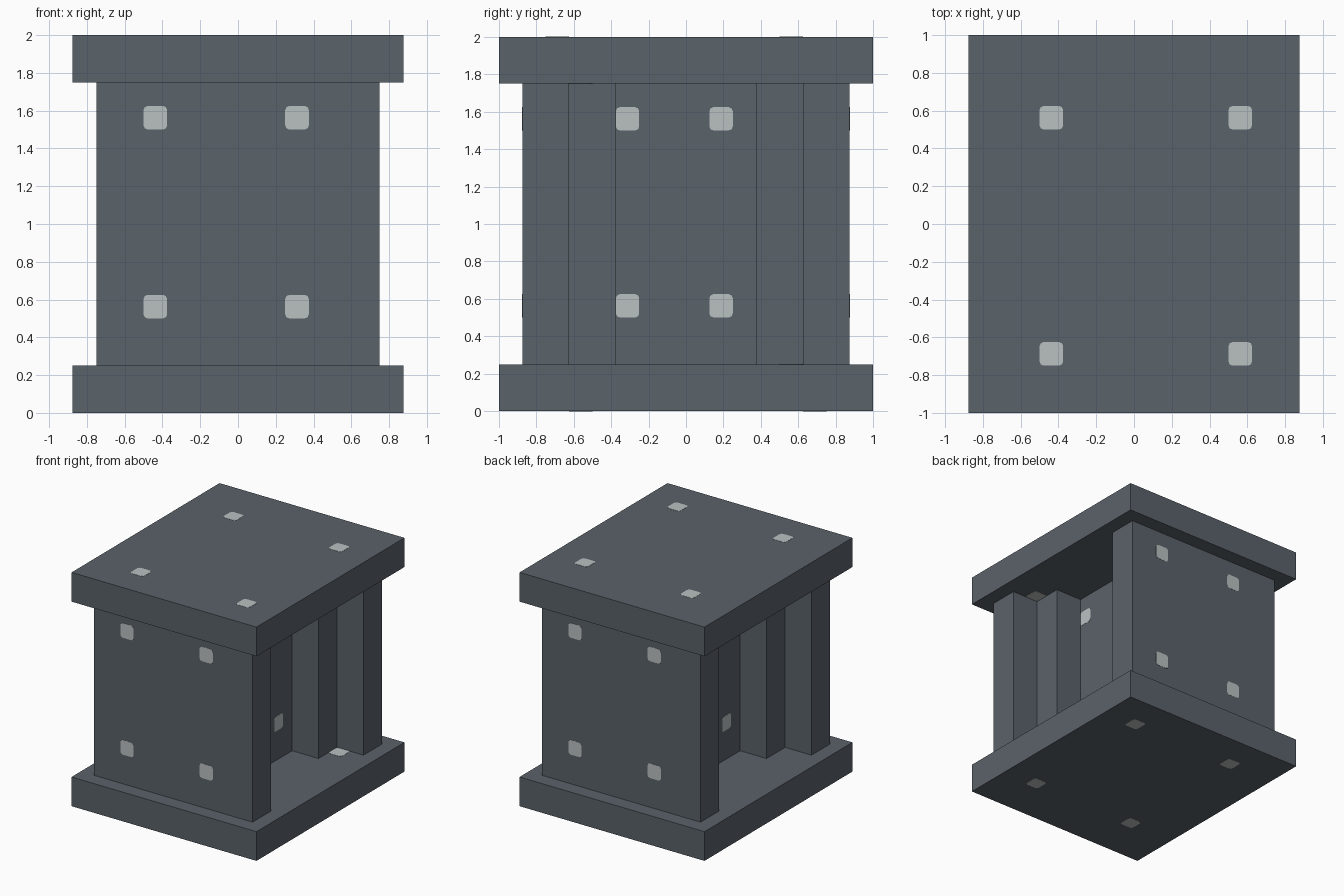
import bpy
import bmesh
from mathutils import Matrix, Vector

cube = bpy.data.objects.get("Cube")
if cube:
    bpy.data.objects.remove(cube, do_unlink=True)


def make_material(name, rgb):
    mat = bpy.data.materials.new(name)
    mat.use_nodes = True
    colour = (*rgb, 1)
    mat.diffuse_color = colour
    bsdf = next(n for n in mat.node_tree.nodes if n.type == "BSDF_PRINCIPLED")
    bsdf.inputs["Base Color"].default_value = colour
    return mat


slate = make_material("slate grey", (0.102, 0.122, 0.144))
pale = make_material("pale grey", (0.49, 0.53, 0.53))


def add_object(name, bm, mat):
    bmesh.ops.recalc_face_normals(bm, faces=bm.faces)
    mesh = bpy.data.meshes.new(name)
    bm.to_mesh(mesh)
    bm.free()
    mesh.materials.append(mat)
    obj = bpy.data.objects.new(name, mesh)
    bpy.context.collection.objects.link(obj)
    return obj


def add_slab(name, z):
    bm = bmesh.new()
    bmesh.ops.create_cube(bm, size=1, matrix=Matrix.Translation((0, 0, z))
                          @ Matrix.Diagonal((1.75, 2, 0.25, 1)))
    add_object(name, bm, slate)


def add_stud(name, location, normal):
    """Thin square plate with rounded corners, lying on a face."""
    bm = bmesh.new()
    bmesh.ops.create_cube(bm, size=1, matrix=Matrix.Diagonal((0.125, 0.125, 0.003, 1)))
    corners = [e for e in bm.edges
               if abs(e.verts[0].co.z - e.verts[1].co.z) > 0.001]
    bmesh.ops.bevel(bm, geom=corners, offset=0.022, segments=2,
                    profile=0.5, affect="EDGES")
    turn = Vector(normal).to_track_quat("Z", "Y").to_matrix().to_4x4()
    bmesh.ops.transform(bm, matrix=Matrix.Translation(location) @ turn, verts=bm.verts)
    add_object(name, bm, pale)


# Base and cap slabs
add_slab("base_slab", 0.125)
add_slab("cap_slab", 1.875)

# Stepped core: one quarter of the outline, mirrored to all four
quarter = [(0.25, 0.375), (0.5, 0.375), (0.5, 0.625), (0.75, 0.625), (0.75, 0.875)]
right = [(x, -y) for x, y in reversed(quarter)] + quarter
outline = right + [(-x, -y) for x, y in right]
bm = bmesh.new()
face = bm.faces.new([bm.verts.new((x, y, 0.25)) for x, y in outline])
walls = bmesh.ops.extrude_face_region(bm, geom=[face])
bmesh.ops.translate(bm, vec=(0, 0, 1.5),
                    verts=[g for g in walls["geom"] if isinstance(g, bmesh.types.BMVert)])
add_object("stepped_core", bm, slate)

# Studs on the four upright sides of the core
for z in (0.5625, 1.5625):
    for side, sign in (("a", 1), ("b", -1)):
        for u in (-0.4375, 0.3125):
            add_stud("wall_stud_" + side, (sign * u, -sign * 0.875, z), (0, -sign, 0))
        for v in (-0.3125, 0.1875):
            add_stud("recess_stud_" + side, (sign * 0.25, sign * v, z), (sign, 0, 0))

# Studs on the top and underside of both slabs
for x in (-0.4375, 0.5625):
    for y in (-0.6875, 0.5625):
        for top, bottom, name in ((0.25, 0, "base_stud"), (2, 1.75, "cap_stud")):
            add_stud(name + "_upper", (x, y, top), (0, 0, 1))
            add_stud(name + "_lower", (x, -y, bottom), (0, 0, -1))
